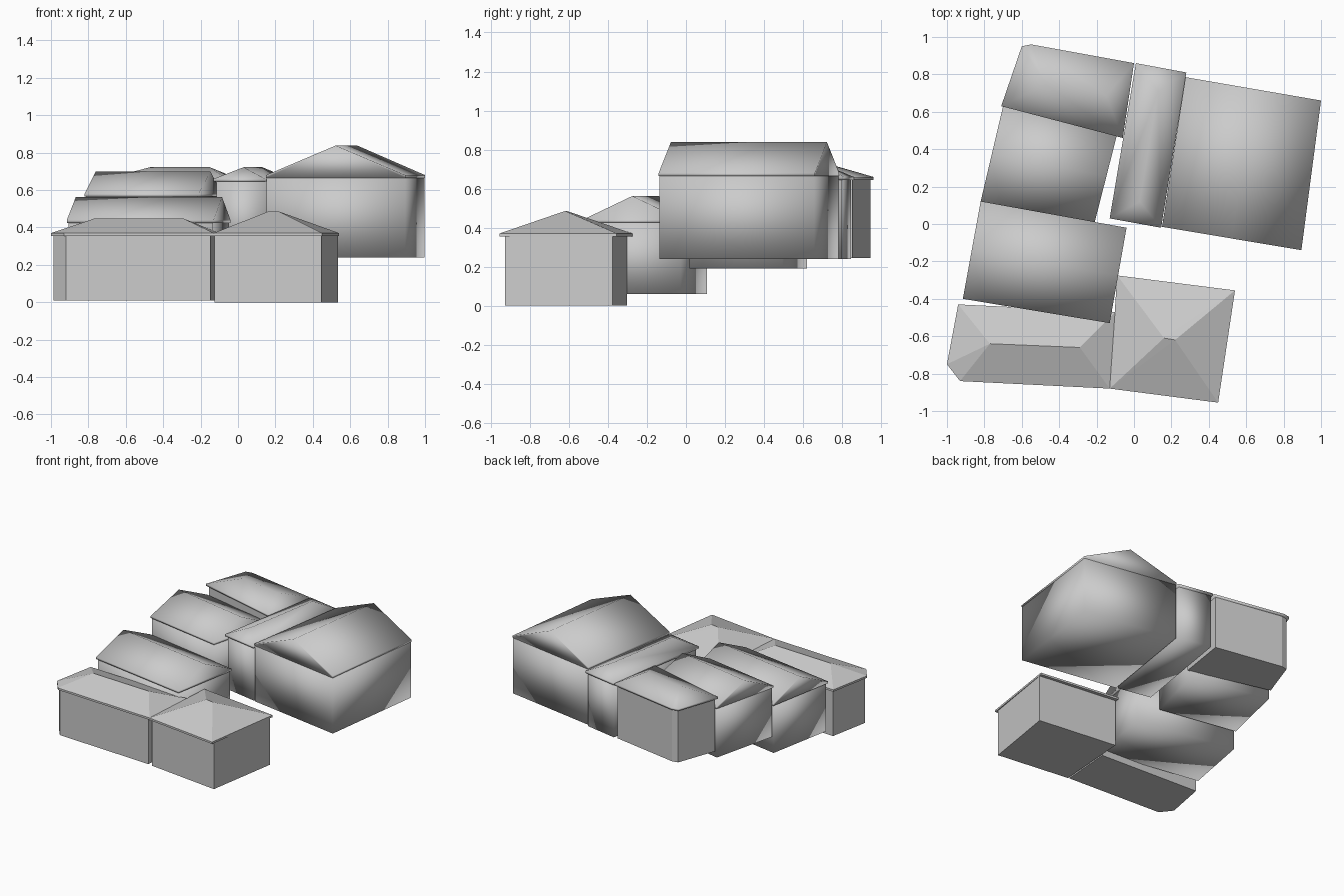
import bpy, bmesh
from mathutils import Vector

if "Cube" in bpy.data.objects:
    bpy.data.objects.remove(bpy.data.objects["Cube"])


def hull_object(name, points, smooth):
    """Closed solid around a few profile points."""
    bm = bmesh.new()
    for p in points:
        bm.verts.new(p)
    res = bmesh.ops.convex_hull(bm, input=bm.verts)
    loose = [v for v in bm.verts if not v.link_faces]
    bmesh.ops.delete(bm, geom=loose, context='VERTS')
    bmesh.ops.dissolve_limit(bm, angle_limit=0.01, verts=bm.verts, edges=bm.edges)
    bmesh.ops.recalc_face_normals(bm, faces=bm.faces)
    for f in bm.faces:
        f.smooth = smooth
    me = bpy.data.meshes.new(name)
    bm.to_mesh(me)
    bm.free()
    ob = bpy.data.objects.new(name, me)
    bpy.context.collection.objects.link(ob)
    return ob


def building(name, plan, base, eave, ridge_z, ridge=None, inset=(0.98, 0.98),
             smooth=True, roof_smooth=None, gable_edge=1, t=0.015):
    """Walls under a roof slab; the ridge defaults to a gable between two edge midpoints."""
    cx = sum(p[0] for p in plan) / len(plan)
    cy = sum(p[1] for p in plan) / len(plan)
    wall = [(cx + (x - cx) * inset[0], cy + (y - cy) * inset[1]) for x, y in plan]
    hull_object(name + "_walls", [(x, y, z) for x, y in wall for z in (base, eave - t / 2)], smooth)
    if ridge is None:
        mid = lambda i: (Vector(plan[i % 4]) + Vector(plan[(i + 1) % 4])) / 2
        ridge = [mid(gable_edge), mid(gable_edge + 2)]
    pts = [(x, y, z) for x, y in plan for z in (eave - t, eave)]
    pts += [(p[0], p[1], ridge_z) for p in ridge]
    hull_object(name + "_roof", pts, smooth if roof_smooth is None else roof_smooth)


# low front wings with hipped roofs
building("front_left_wing",
         [(-0.94, -0.43), (-1.0, -0.75), (-0.93, -0.84), (-0.13, -0.88), (-0.10, -0.47)],
         0.01, 0.37, 0.447, [(-0.77, -0.64), (-0.29, -0.66)], (0.965, 0.95), False)
building("front_right_wing",
         [(-0.13, -0.88), (0.45, -0.955), (0.54, -0.355), (-0.09, -0.275)],
         0.0, 0.37, 0.485, [(0.16, -0.61), (0.22, -0.62)], (0.985, 0.92), False)

# stepped gabled row on the left
building("lower_left_house",
         [(-0.915, -0.40), (-0.13, -0.53), (-0.04, -0.02), (-0.82, 0.12)],
         0.06, 0.44, 0.562, inset=(0.98, 0.96))
building("middle_left_house",
         [(-0.82, 0.12), (-0.21, 0.01), (-0.085, 0.50), (-0.70, 0.63)],
         0.19, 0.58, 0.70, inset=(0.98, 0.97))

# hipped house at the back left
building("back_left_house",
         [(-0.71, 0.63), (-0.06, 0.46), (0.0, 0.86), (-0.55, 0.96), (-0.60, 0.95)],
         0.245, 0.66, 0.722, [(-0.47, 0.745), (-0.15, 0.685)], (0.95, 0.92), False, True)

# narrow connecting block
building("connecting_block",
         [(-0.13, 0.03), (0.145, -0.02), (0.28, 0.81), (0.01, 0.86)],
         0.24, 0.66, 0.722, [(0.03, 0.12), (0.13, 0.71)], (0.93, 0.97))

# tall main hall with a gable running front to back
building("main_hall",
         [(0.15, -0.015), (0.895, -0.14), (1.0, 0.66), (0.275, 0.785)],
         0.24, 0.68, 0.838, inset=(0.995, 0.99), gable_edge=0)
